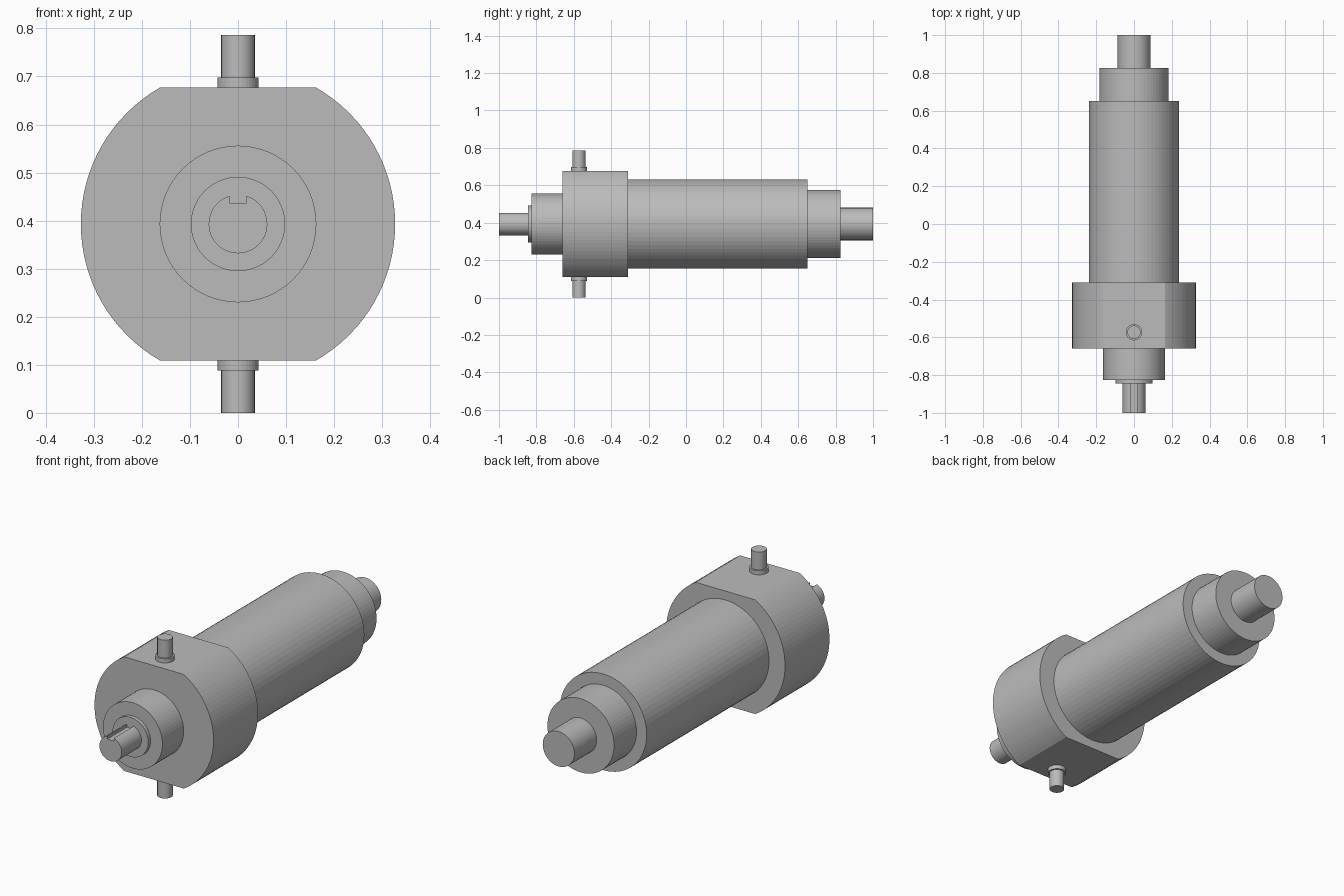
import bpy, bmesh
from math import pi, sin, cos, asin, sqrt
from mathutils import Vector

cube = bpy.data.objects.get("Cube")
if cube:
    bpy.data.objects.remove(cube, do_unlink=True)

AXIS_Z = 0.393   # height of the main axis
PIN_Y = -0.573   # position of the vertical pins

steel = bpy.data.materials.new("plain grey steel")
steel.use_nodes = True
grey = (0.5, 0.5, 0.5, 1)
steel.diffuse_color = grey
steel.node_tree.nodes["Principled BSDF"].inputs["Base Color"].default_value = grey


def arc(radius, start=0.0, end=2 * pi, steps=64, closed=False):
    """Points on an arc; closed includes the end point."""
    count = steps + 1 if closed else steps
    angles = [start + (end - start) * i / steps for i in range(count)]
    return [(radius * cos(a), radius * sin(a)) for a in angles]


def prism(name, outline, start, end, vertical=False):
    """Extrude an outline along y, or along z when vertical."""
    def place(u, v, w):
        return Vector((u, PIN_Y + v, w)) if vertical else Vector((u, w, AXIS_Z + v))
    bm = bmesh.new()
    face = bm.faces.new([bm.verts.new(place(u, v, start)) for u, v in outline])
    ext = bmesh.ops.extrude_face_region(bm, geom=[face], use_keep_orig=True)
    moved = [g for g in ext["geom"] if isinstance(g, bmesh.types.BMVert)]
    bmesh.ops.translate(bm, verts=moved, vec=place(0, 0, end) - place(0, 0, start))
    bmesh.ops.recalc_face_normals(bm, faces=bm.faces)
    mesh = bpy.data.meshes.new(name)
    bm.to_mesh(mesh)
    bm.free()
    mesh.materials.append(steel)
    obj = bpy.data.objects.new(name, mesh)
    bpy.context.collection.objects.link(obj)
    return obj


# Round stages along the main axis
for name, radius, start, end in [
    ("shaft_shoulder", 0.098, -0.845, -0.826),
    ("front_collar", 0.163, -0.826, -0.659),
    ("main_barrel", 0.239, -0.31, 0.65),
    ("rear_collar", 0.183, 0.65, 0.826),
    ("rear_shaft", 0.087, 0.826, 1.0),
]:
    prism(name, arc(radius), start, end)

# Large flange with flats on top and bottom
R, FLAT = 0.327, 0.2835
edge = asin(FLAT / R)
flange = arc(R, -edge, edge, 32, True) + arc(R, pi - edge, pi + edge, 32, True)
prism("flatted_flange", flange, -0.659, -0.31)

# Front shaft with a keyway along its top
r, half, floor = 0.061, 0.018, 0.044
lip = asin(half / r)
keyed = arc(r, pi / 2 + lip, 2.5 * pi - lip, 48, True)
keyed += [(half, floor), (-half, floor)]
prism("keyed_front_shaft", keyed, -1.0, -0.845)

# Pins with base rings, above and below the flange
for side, sign in (("top", 1), ("bottom", -1)):
    base = AXIS_Z + sign * FLAT
    prism(side + "_pin_ring", arc(0.043, steps=32), base, base + sign * 0.021, True)
    prism(side + "_pin", arc(0.035, steps=32), base + sign * 0.021, AXIS_Z + sign * AXIS_Z, True)
